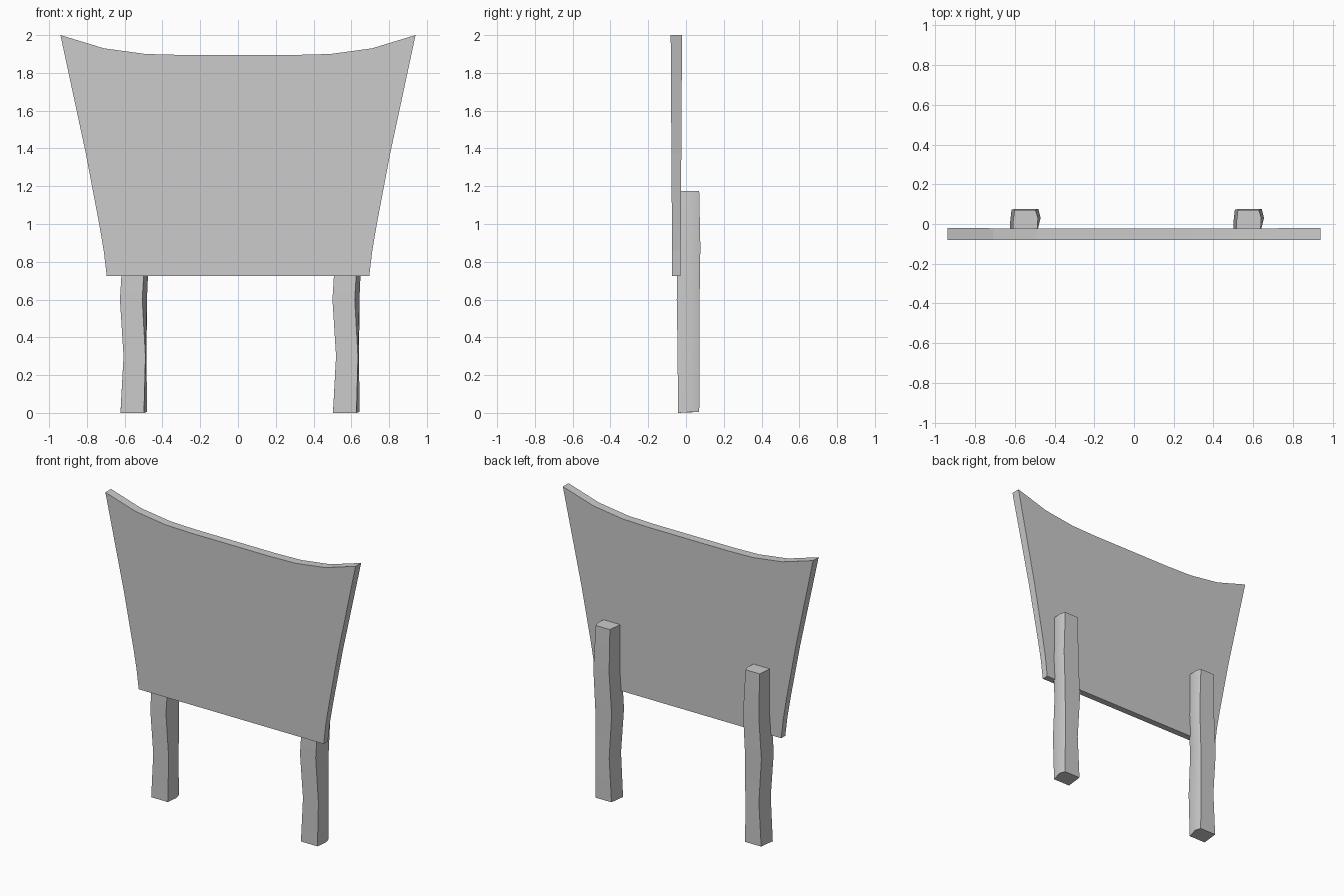
import bpy, bmesh

if "Cube" in bpy.data.objects:
    bpy.data.objects.remove(bpy.data.objects["Cube"])


def make_object(name, bm):
    bmesh.ops.recalc_face_normals(bm, faces=bm.faces[:])
    mesh = bpy.data.meshes.new(name)
    bm.to_mesh(mesh)
    bm.free()
    obj = bpy.data.objects.new(name, mesh)
    bpy.context.collection.objects.link(obj)
    return obj


def loft(name, rings):
    # Skin a stack of closed rings and cap both ends
    bm = bmesh.new()
    loops = [[bm.verts.new(p) for p in ring] for ring in rings]
    n = len(loops[0])
    for a, b in zip(loops, loops[1:]):
        for i in range(n):
            j = (i + 1) % n
            bm.faces.new((a[i], a[j], b[j], b[i]))
    bm.faces.new(loops[0])
    bm.faces.new(loops[-1])
    return make_object(name, bm)


# Flared board with a dipped top edge, slightly thicker towards the top
half = [(0.695, 0.725), (0.711, 0.86), (0.735, 1.0), (0.805, 1.37), (0.94, 2.0),
        (0.71, 1.93), (0.49, 1.9), (0.3, 1.895)]
outline = half + [(-x, z) for x, z in reversed(half)]


def board_ring(side):
    return [(x, -0.051 + side * (0.022 + 0.008 * (z - 0.725) / 1.275), z)
            for x, z in outline]


loft("sign_board", [board_ring(-1), board_ring(1)])

# Rough-hewn posts: z, left x, front right x, back right x, front y, back y
sections = [
    (0.005, -0.622, -0.498, -0.482, -0.043, 0.070),
    (0.30, -0.606, -0.490, -0.484, -0.044, 0.072),
    (0.60, -0.625, -0.507, -0.482, -0.049, 0.072),
    (0.88, -0.608, -0.490, -0.470, -0.046, 0.076),
    (1.175, -0.610, -0.488, -0.484, -0.030, 0.070),
]


def post_rings(dx):
    return [[(left + dx, front, z), (right + dx, front, z),
             (back_right + dx, 0.03, z), (back_right - 0.012 + dx, back, z),
             (left + 0.008 + dx, back, z), (left + dx, 0.0, z)]
            for z, left, right, back_right, front, back in sections]


for name, dx in (("left_post", 0.0), ("right_post", 1.125)):
    post = loft(name, post_rings(dx))
    # Ground the base
    for v in post.data.vertices:
        if v.co.z < 0.01:
            v.co.z = 0.0 if v.co.y < 0 else 0.005
    bpy.ops.object.select_all(action='DESELECT')
    post.select_set(True)
    bpy.context.view_layer.objects.active = post
    bpy.ops.object.shade_smooth_by_angle(angle=0.52)
